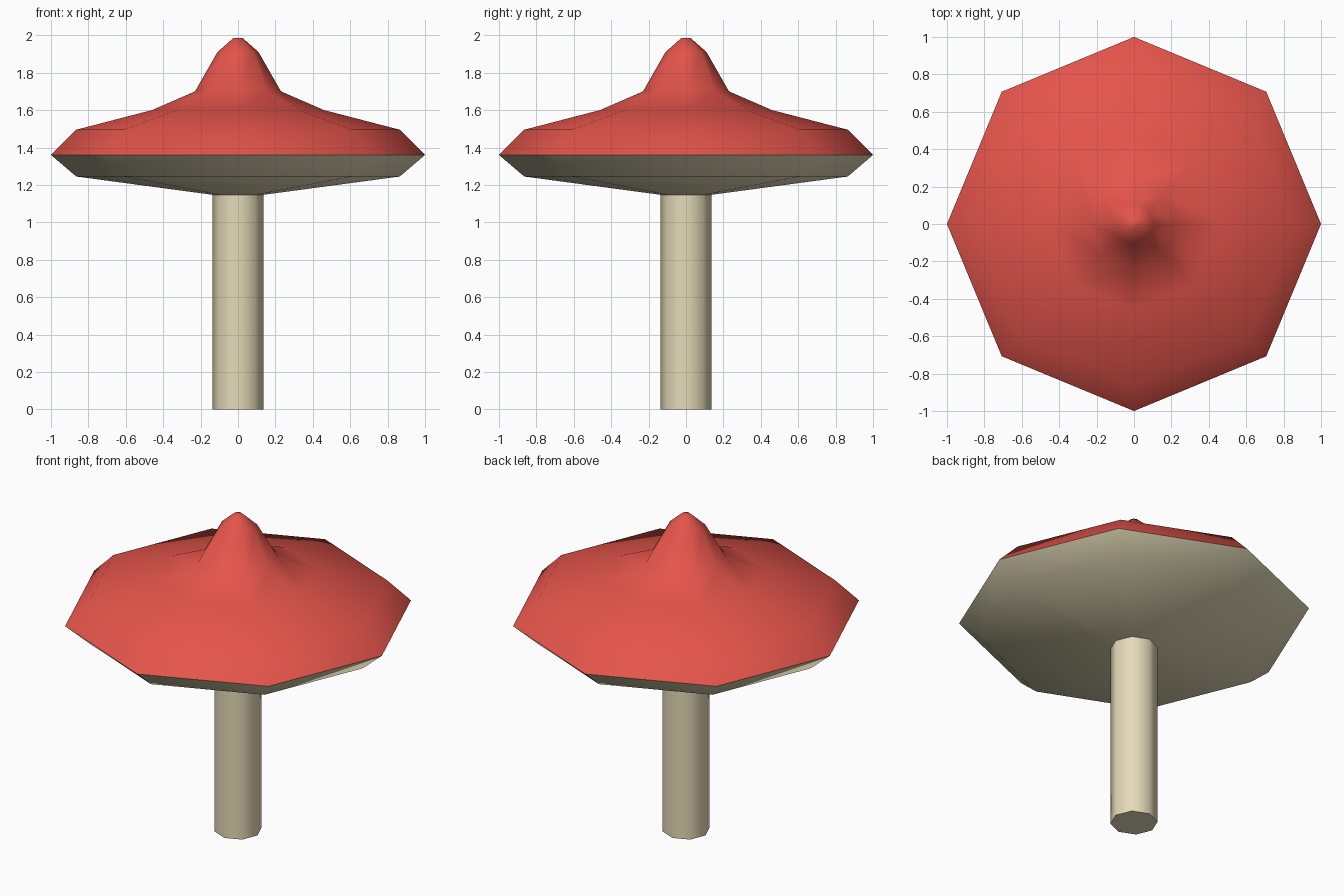
import bpy, bmesh
from math import cos, sin, pi, radians

SIDES = 8

default = bpy.data.objects.get("Cube")
if default:
    bpy.data.objects.remove(default, do_unlink=True)


def make_material(name, rgb):
    mat = bpy.data.materials.new(name)
    mat.use_nodes = True
    mat.diffuse_color = (*rgb, 1)
    mat.node_tree.nodes["Principled BSDF"].inputs["Base Color"].default_value = (*rgb, 1)
    return mat


def lathe(name, profile, mat, close_bottom=False, close_top=False):
    """Revolve (radius, height) points, listed bottom to top, into an eight-sided part."""
    bm = bmesh.new()
    rings = [[bm.verts.new((r * cos(2 * pi * i / SIDES), r * sin(2 * pi * i / SIDES), z))
              for i in range(SIDES)] for r, z in profile]
    for low, high in zip(rings, rings[1:]):
        for i in range(SIDES):
            j = (i + 1) % SIDES
            bm.faces.new((low[i], low[j], high[j], high[i]))
    if close_bottom:
        bm.faces.new(rings[0][::-1])
    if close_top:
        bm.faces.new(rings[-1])
    mesh = bpy.data.meshes.new(name)
    bm.to_mesh(mesh)
    bm.free()
    mesh.materials.append(mat)
    obj = bpy.data.objects.new(name, mesh)
    bpy.context.collection.objects.link(obj)
    bpy.ops.object.select_all(action="DESELECT")
    obj.select_set(True)
    bpy.context.view_layer.objects.active = obj
    bpy.ops.object.shade_smooth_by_angle(angle=radians(65))
    return obj


red = make_material("cap red", (0.78, 0.09, 0.07))
cream = make_material("stem cream", (0.78, 0.71, 0.48))

# Stem, flat underneath
lathe("stem", [(0.135, 0), (0.135, 1.147)], cream, close_bottom=True)

# Pale underside of the cap, from the stem out to the rim
lathe("cap_underside", [(0.135, 1.147), (0.865, 1.245), (1, 1.36)], cream)

# Red cap, rising from the rim to a pointed crown
lathe("cap_top", [(1, 1.36), (0.865, 1.495), (0.46, 1.6), (0.23, 1.7),
                  (0.11, 1.91), (0.025, 1.985)], red, close_top=True)
